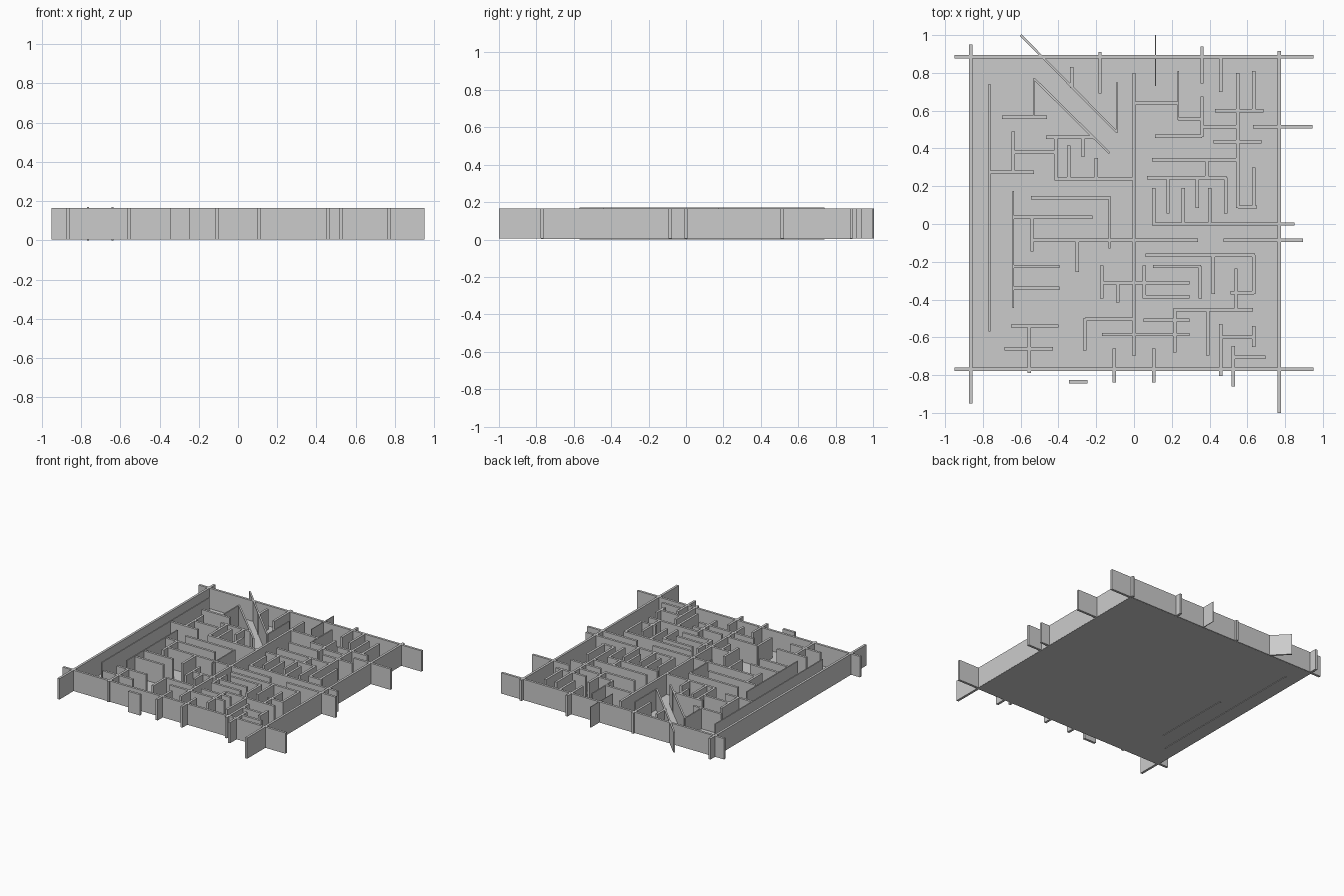
import bpy
import bmesh
from math import atan2, hypot
from mathutils import Matrix, Vector

cube = bpy.data.objects.get("Cube")
if cube:
    bpy.data.objects.remove(cube)

BOTTOM, TOP, THICK, THIN = .005, .165, .018, .009
sections = {}

grey = bpy.data.materials.new("wall_grey")
grey.use_nodes = True
grey.diffuse_color = (.6, .6, .6, 1)
grey.node_tree.nodes["Principled BSDF"].inputs["Base Color"].default_value = grey.diffuse_color


def slab(section, start, end, thick=THICK, bottom=BOTTOM, top=TOP):
    """Upright box between two plan points, added to the named section."""
    bm = sections.setdefault(section, bmesh.new())
    (ax, ay), (bx, by) = start, end
    middle = Vector(((ax + bx) / 2, (ay + by) / 2, (bottom + top) / 2))
    size = Vector((hypot(bx - ax, by - ay), thick, top - bottom))
    turn = Matrix.Rotation(atan2(by - ay, bx - ax), 4, 'Z')
    bmesh.ops.create_cube(bm, size=1, matrix=Matrix.LocRotScale(middle, turn.to_quaternion(), size))


def across(section, y, west, east, **options):
    slab(section, (west, y), (east, y), **options)


def along(section, x, south, north, **options):
    slab(section, (x, south), (x, north), **options)


# Floor
across("floor", y=.057, west=-.872, east=.778, thick=1.664, bottom=.004, top=.008)

# Outer walls, crossing past each other at the corners
across("outer_walls", y=.885, west=-.95, east=.95)
across("outer_walls", y=-.77, west=-.95, east=.95)
along("outer_walls", x=-.865, south=-.95, north=.95)
along("outer_walls", x=.77, south=-1, north=.915)

# Long dividing walls
along("dividing_walls", x=0, south=-.7, north=.8)
across("dividing_walls", y=-.085, west=-.545, east=.34)
across("dividing_walls", y=-.085, west=.475, east=.895)
across("dividing_walls", y=0, west=.095, east=.85)
along("dividing_walls", x=-.765, south=-.57, north=.74, thick=THIN, bottom=0, top=.17)
along("dividing_walls", x=-.64, south=-.445, north=.175, thick=THIN, bottom=0, top=.17)

# Diagonal walls
slab("diagonal_walls", (-.6, 1), (-.09, .485), thick=.012)
slab("diagonal_walls", (-.53, .77), (-.13, .375), thick=.012)

# North west rooms
room = "north_west_walls"
across(room, y=.565, west=-.7, east=-.46)
along(room, x=-.53, south=.565, north=.77, thick=THIN)
along(room, x=-.33, south=.72, north=.83)
along(room, x=-.18, south=.69, north=.91)
along(room, x=-.09, south=.485, north=.75, thick=THIN)
across(room, y=.46, west=-.465, east=-.215)
along(room, x=-.415, south=.24, north=.46)
across(room, y=.24, west=-.42, east=0)
along(room, x=-.345, south=.24, north=.415)
along(room, x=-.27, south=.355, north=.46)
along(room, x=-.2, south=.24, north=.35)
along(room, x=-.64, south=.27, north=.49)
across(room, y=.38, west=-.64, east=-.415)
across(room, y=.275, west=-.77, east=-.53)
across(room, y=.14, west=-.545, east=-.125)
along(room, x=-.13, south=-.13, north=.14, thick=THIN)
across(room, y=.035, west=-.64, east=-.22)
along(room, x=-.54, south=-.145, north=.035)

# North east rooms
room = "north_east_walls"
along(room, x=.115, south=.73, north=1, thick=.005)
along(room, x=.36, south=.745, north=.94)
along(room, x=.46, south=.7, north=.88)
along(room, x=.55, south=.085, north=.8)
along(room, x=.635, south=.6, north=.81)
across(room, y=.64, west=0, east=.235)
along(room, x=.235, south=.55, north=.81, thick=THIN)
across(room, y=.555, west=.235, east=.36)
along(room, x=.36, south=.46, north=.675)
across(room, y=.465, west=.11, east=.36)
across(room, y=.515, west=.36, east=.55)
across(room, y=.515, west=.63, east=.945)
across(room, y=.6, west=.43, east=.685)
across(room, y=.435, west=.42, east=.675)
across(room, y=.34, west=.095, east=.555)
across(room, y=.245, west=.07, east=.49)
along(room, x=.385, south=.245, north=.34)
along(room, x=.485, south=.055, north=.245)
along(room, x=.18, south=.055, north=.245)
along(room, x=.335, south=.085, north=.245)
for x in (.105, .26, .4):
    along(room, x, south=0, north=.19)
across(room, y=.09, west=.55, east=.65)
along(room, x=.635, south=.09, north=.3)

# South west rooms
room = "south_west_walls"
along(room, x=-.3, south=-.255, north=-.085)
for y in (-.225, -.34):
    across(room, y, west=-.64, east=-.395)
across(room, y=-.54, west=-.65, east=-.4)
across(room, y=-.66, west=-.685, east=-.43)
along(room, x=-.555, south=-.79, north=-.54)
across(room, y=-.835, west=-.345, east=-.245)
along(room, x=-.26, south=-.67, north=-.5)
across(room, y=-.505, west=-.26, east=0)
for x in (-.105, .105):
    along(room, x, south=-.84, north=-.66)

# South middle rooms
room = "south_middle_walls"
across(room, y=-.585, west=-.17, east=.295)
across(room, y=-.51, west=.05, east=.295)
along(room, x=.215, south=-.68, north=-.45)
for x in (-.17, .055):
    along(room, x, south=-.395, north=-.22)
across(room, y=-.31, west=-.17, east=.295)
along(room, x=-.085, south=-.415, north=-.31)
across(room, y=-.385, west=.055, east=.295)
across(room, y=-.225, west=.1, east=.355)
along(room, x=.35, south=-.395, north=-.225)

# South east rooms
room = "south_east_walls"
across(room, y=-.455, west=.21, east=.63)
along(room, x=.39, south=-.695, north=-.455)
across(room, y=-.165, west=.06, east=.64)
for x in (.42, .635):
    along(room, x, south=-.37, north=-.165)
across(room, y=-.365, west=.51, east=.635)
along(room, x=.54, south=-.45, north=-.235)
across(room, y=-.6, west=.46, east=.635)
along(room, x=.46, south=-.805, north=-.53)
along(room, x=.635, south=-.65, north=-.54)
across(room, y=-.705, west=.525, east=.695)
along(room, x=.525, south=-.86, north=-.645)

# Turn every section into an object
for name, bm in sections.items():
    mesh = bpy.data.meshes.new(name)
    bm.to_mesh(mesh)
    bm.free()
    mesh.materials.append(grey)
    bpy.context.scene.collection.objects.link(bpy.data.objects.new(name, mesh))
